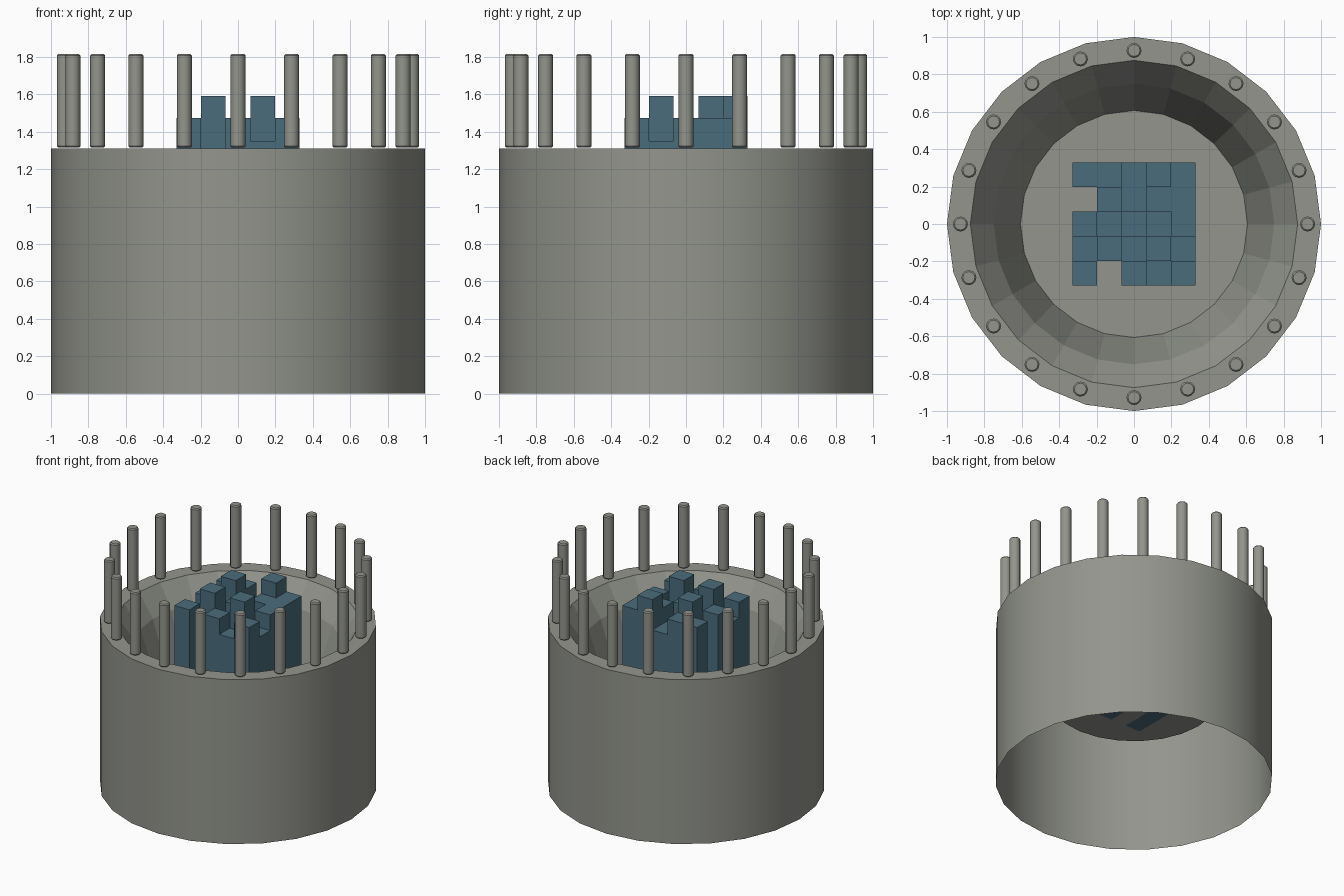
import bpy, bmesh, math

if "Cube" in bpy.data.objects:
    bpy.data.objects.remove(bpy.data.objects["Cube"])

def mat(name, rgb):
    m = bpy.data.materials.new(name)
    m.diffuse_color = (*rgb, 1)
    m.use_nodes = True
    m.node_tree.nodes["Principled BSDF"].inputs["Base Color"].default_value = m.diffuse_color
    return m

GREY = mat("concrete grey", (0.29, 0.30, 0.265))
TEAL = mat("muted teal", (0.068, 0.15, 0.20))

def finish(bm, name, material):
    me = bpy.data.meshes.new(name)
    bm.to_mesh(me)
    bm.free()
    ob = bpy.data.objects.new(name, me)
    bpy.context.collection.objects.link(ob)
    me.materials.append(material)
    return ob

def lathe(bm, profile, sides, cx=0, cy=0, cap_start=False, cap_end=False):
    """Revolve (radius, z) points about a vertical axis; returns the faces of each band."""
    rings = [[bm.verts.new((cx + r * math.cos(math.tau * k / sides),
                            cy + r * math.sin(math.tau * k / sides), z))
              for k in range(sides)] for r, z in profile]
    bands = []
    for a, b in zip(rings, rings[1:]):
        bands.append([bm.faces.new((a[k], a[(k + 1) % sides], b[(k + 1) % sides], b[k]))
                      for k in range(sides)])
    if cap_start:
        bm.faces.new(rings[0][::-1])
    if cap_end:
        bm.faces.new(rings[-1])
    return bands

FLOOR, RIM = 0.68, 1.31

# Open-bottomed round shell with a stepped bowl and a flat floor
bm = bmesh.new()
bands = lathe(bm, [(1, 0), (1, RIM), (0.875, RIM), (0.75, 1.13), (0.607, FLOOR)],
              24, cap_end=True)
for f in bands[0]:
    f.smooth = True
for e in bm.edges:
    if len(e.link_faces) == 2 and e.calc_face_angle(0) > math.radians(30):
        e.smooth = False
finish(bm, "vessel_shell", GREY)

# Ring of twenty studs with chamfered ends, standing on the rim
bm = bmesh.new()
for k in range(20):
    a = math.tau * k / 20
    bands = lathe(bm, [(0.032, 1.315), (0.04, 1.323), (0.04, 1.808), (0.032, 1.816)], 12,
                  0.928 * math.cos(a), 0.928 * math.sin(a), True, True)
    for f in bands[1]:
        f.smooth = True
for e in bm.edges:
    if len(e.link_faces) == 2 and e.calc_face_angle(0) > math.radians(35):
        e.smooth = False
finish(bm, "rim_studs", GREY)

# Core: square columns of stepped height (0 empty, 1 low, 2 middle, 3 tall), back row first
HEIGHT = {1: 1.35, 2: 1.475, 3: 1.592}
CORE = ["22132",
        "03122",
        "21212",
        "13131",
        "20212"]
CELL = 0.132
bm = bmesh.new()
for row, line in enumerate(CORE):
    for col, level in enumerate(line):
        if level == "0":
            continue
        top = HEIGHT[int(level)]
        made = bmesh.ops.create_cube(bm, size=1)["verts"]
        bmesh.ops.scale(bm, vec=(CELL, CELL, top - FLOOR), verts=made)
        bmesh.ops.translate(bm, vec=((col - 2) * CELL, (2 - row) * CELL, (top + FLOOR) / 2),
                            verts=made)
finish(bm, "core_columns", TEAL)
